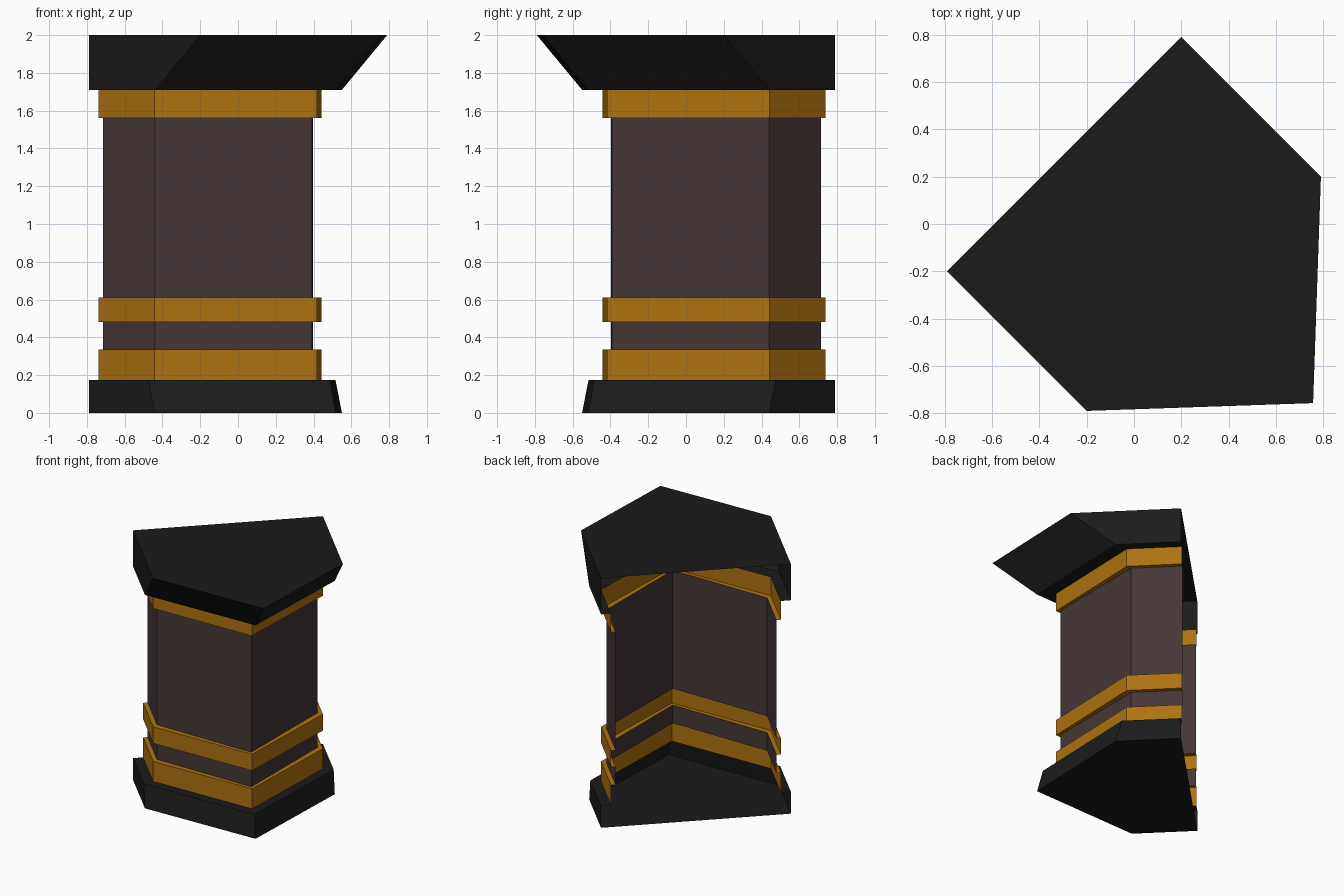
import bpy

if "Cube" in bpy.data.objects:
    bpy.data.objects.remove(bpy.data.objects["Cube"])

BACK = 0.59  # open back lies on the plane y = x + BACK


def outline(side, off, corner, z):
    """Five-point open outline, mirrored about the diagonal y = -x."""
    end = (-(side + BACK) / 2, (BACK - side) / 2)
    shoulder = (off - side, -off)
    half = [end, shoulder]
    pts = half + [(corner, -corner)] + [(-y, -x) for x, y in reversed(half)]
    return [(x, y, z) for x, y in pts]


def material(name, color):
    m = bpy.data.materials.new(name)
    m.diffuse_color = (*color, 1)
    m.use_nodes = True
    m.node_tree.nodes["Principled BSDF"].inputs["Base Color"].default_value = m.diffuse_color
    return m


def shell(name, rings, mat, bottom=False, top=False):
    """Skin a stack of outlines into an open-backed shell."""
    verts = [p for r in rings for p in r]
    faces = []
    for k in range(len(rings) - 1):
        for i in range(4):
            a = k * 5 + i
            faces.append((a, a + 1, a + 6, a + 5))
    if bottom:
        faces.append((4, 3, 2, 1, 0))
    if top:
        n = len(verts) - 5
        faces.append(tuple(range(n, n + 5)))
    me = bpy.data.meshes.new(name)
    me.from_pydata(verts, [], faces)
    me.materials.append(mat)
    ob = bpy.data.objects.new(name, me)
    bpy.context.collection.objects.link(ob)


dark = material("dark_stone", (0.011, 0.011, 0.011))
brown = material("brown_stone", (0.060, 0.037, 0.038))
gold = material("gold_trim", (0.42, 0.17, 0.005))

BODY = (0.838, 0.398, 0.393)   # side distance, face offset, front corner
BAND = (0.885, 0.443, 0.417)

# tapered base with ledge in to the lowest band
shell("base", [outline(0.99, 0.55, 0.518, 0), outline(0.99, 0.516, 0.487, 0.175),
               outline(*BAND, 0.175)], dark, bottom=True)

# gold bands, with ledges back to the shaft
shell("bottom_band", [outline(*BAND, 0.175), outline(*BAND, 0.335),
                      outline(*BODY, 0.335)], gold)
shell("lower_band", [outline(*BODY, 0.48), outline(*BAND, 0.48),
                     outline(*BAND, 0.612), outline(*BODY, 0.612)], gold)
shell("top_band", [outline(*BODY, 1.56), outline(*BAND, 1.56),
                   outline(*BAND, 1.71)], gold)

# shaft between the bands
shell("lower_shaft", [outline(*BODY, 0.335), outline(*BODY, 0.48)], brown)
shell("main_shaft", [outline(*BODY, 0.612), outline(*BODY, 1.56)], brown)

# flared cap
shell("cap", [outline(*BAND, 1.71), outline(0.99, 0.55, 0.518, 1.71),
              outline(0.99, 0.79, 0.757, 2.0)], dark, top=True)
